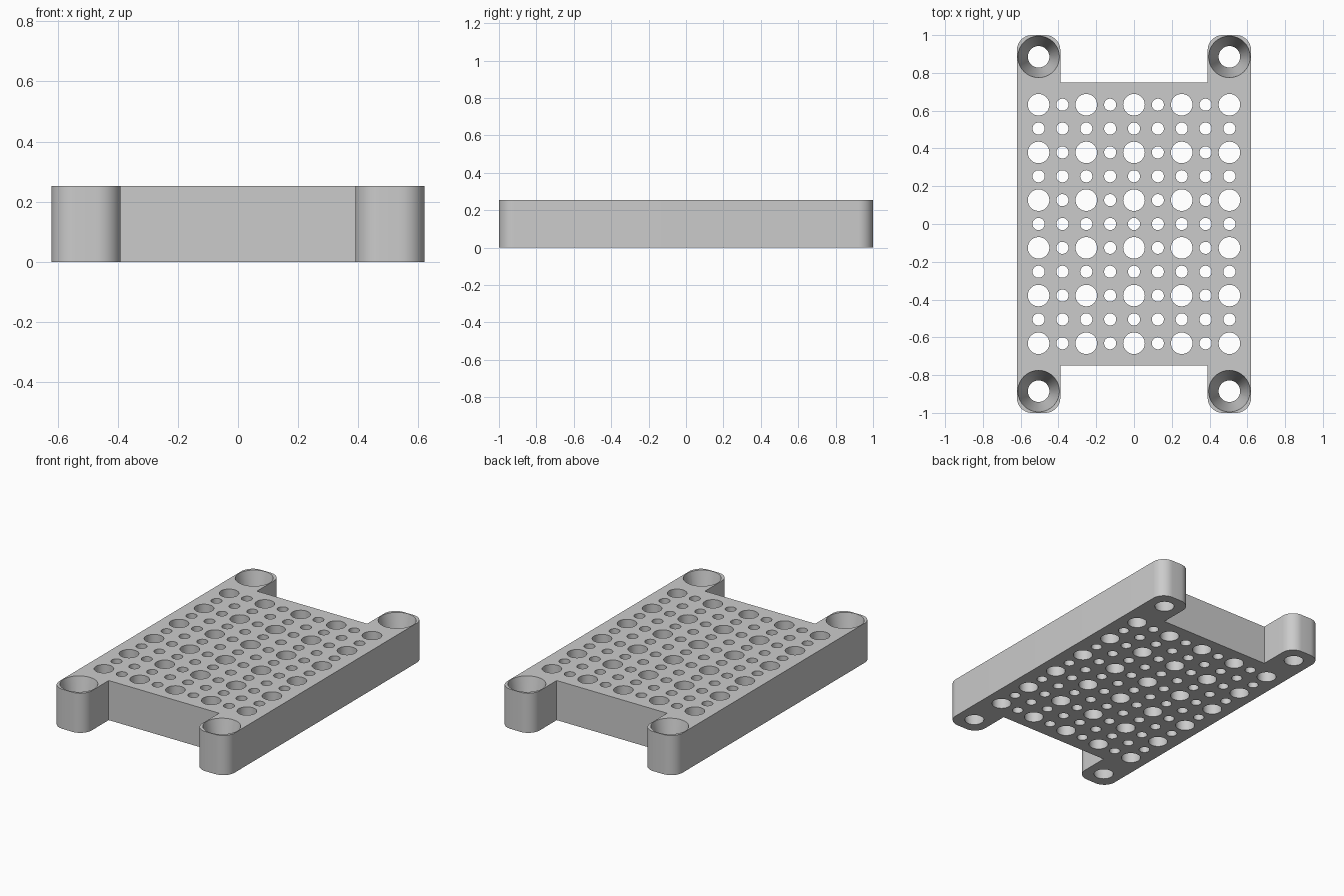
import bpy, bmesh
from math import sin, cos, pi
from mathutils import Matrix

if "Cube" in bpy.data.objects:
    bpy.data.objects.remove(bpy.data.objects["Cube"], do_unlink=True)

THICK = 0.253
PITCH = 0.1263
BIG, SMALL = 0.057, 0.032
EAR_X, EAR_Y, EAR_HALF = 0.505, 0.885, 0.115
CORNER = 0.08
BODY_Y = 0.748


def arc(cx, cy, start, steps=10):
    return [(cx + CORNER * cos(start + pi / 2 * i / steps),
             cy + CORNER * sin(start + pi / 2 * i / steps)) for i in range(steps + 1)]


def finish(bm, name):
    bmesh.ops.recalc_face_normals(bm, faces=bm.faces)
    mesh = bpy.data.meshes.new(name)
    bm.to_mesh(mesh)
    bm.free()
    obj = bpy.data.objects.new(name, mesh)
    bpy.context.collection.objects.link(obj)
    return obj


# Plate outline: one quarter with a rounded ear, mirrored around
inset = EAR_HALF - CORNER
top = EAR_Y + inset
quarter = arc(EAR_X + inset, top, 0) + arc(EAR_X - inset, top, pi / 2)
quarter.append((EAR_X - EAR_HALF, BODY_Y))
half = quarter + [(-x, y) for x, y in reversed(quarter)]
outline = half + [(x, -y) for x, y in reversed(half)]

bm = bmesh.new()
face = bm.faces.new([bm.verts.new((x, y, 0)) for x, y in outline])
ext = bmesh.ops.extrude_face_region(bm, geom=[face])
bmesh.ops.translate(bm, vec=(0, 0, THICK),
                    verts=[g for g in ext["geom"] if isinstance(g, bmesh.types.BMVert)])
plate = finish(bm, "perforated_plate")

# Cutter: grid of alternating large and small holes
bm = bmesh.new()


def add_cutter(x, y, r_low, r_high, margin):
    bmesh.ops.create_cone(bm, cap_ends=True, segments=40, radius1=r_low, radius2=r_high,
                          depth=THICK + 2 * margin,
                          matrix=Matrix.Translation((x, y, THICK / 2)))


for col in range(9):
    for row in range(11):
        r = BIG if col % 2 == 0 and row % 2 == 0 else SMALL
        add_cutter((col - 4) * PITCH, (row - 5) * PITCH, r, r, 0.05)

# Cutter: tapered screw holes in the ears
slope = (0.11 - BIG) / THICK
for sx in (-1, 1):
    for sy in (-1, 1):
        m = 0.02
        add_cutter(sx * EAR_X, sy * EAR_Y, BIG - slope * m, 0.11 + slope * m, m)
cutter = finish(bm, "hole_cutter")
cutter.hide_render = True

# Cut the holes
mod = plate.modifiers.new("holes", 'BOOLEAN')
mod.operation = 'DIFFERENCE'
mod.solver = 'EXACT'
mod.object = cutter
bpy.ops.object.select_all(action='DESELECT')
plate.select_set(True)
bpy.context.view_layer.objects.active = plate
bpy.ops.object.modifier_apply(modifier=mod.name)
bpy.data.objects.remove(cutter, do_unlink=True)

# Grey material
grey = bpy.data.materials.new("light_grey")
grey.use_nodes = True
colour = (0.6, 0.6, 0.6, 1)
grey.diffuse_color = colour
grey.node_tree.nodes["Principled BSDF"].inputs["Base Color"].default_value = colour
plate.data.materials.clear()
plate.data.materials.append(grey)

bpy.ops.object.shade_smooth_by_angle(angle=pi / 6)
